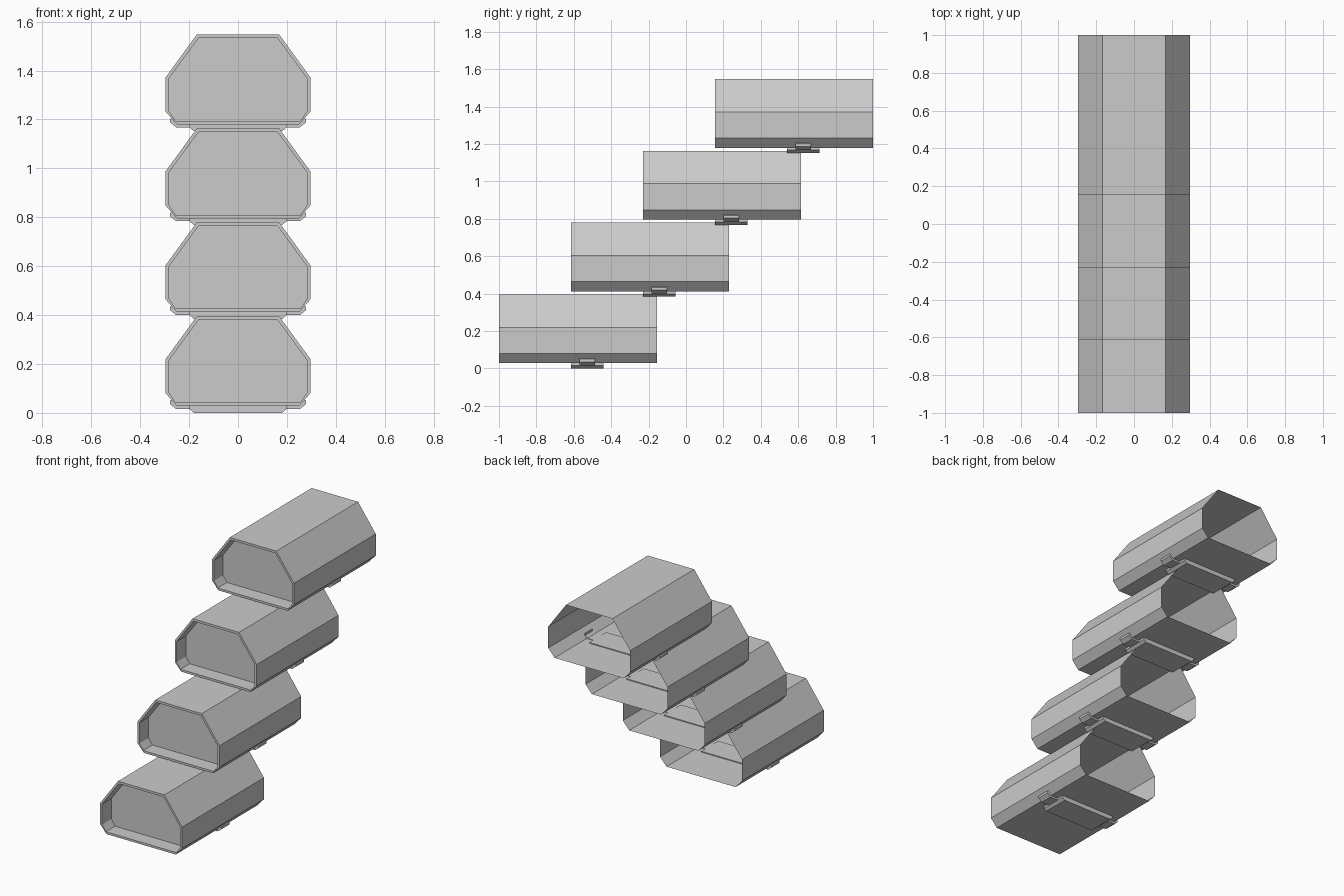
import bpy, bmesh

if "Cube" in bpy.data.objects:
    bpy.data.objects.remove(bpy.data.objects["Cube"])

LENGTH, STEP_Y, STEP_Z = 0.845, 0.385, 0.384


def mirrored(half):
    """Closed outline from its right half, listed bottom to top."""
    return half + [(-x, z) for x, z in reversed(half)]


OUTER = mirrored([(0.25, 0.028), (0.296, 0.08), (0.296, 0.22), (0.168, 0.396)])
INNER = mirrored([(0.255, 0.042), (0.282, 0.082), (0.282, 0.216), (0.161, 0.381)])


def finish(bm, name, loc):
    mesh = bpy.data.meshes.new(name)
    bm.to_mesh(mesh)
    bm.free()
    ob = bpy.data.objects.new(name, mesh)
    ob.location = loc
    bpy.context.collection.objects.link(ob)
    return ob


def pod_shell(name, loc):
    """Open-backed shell with a thin front rim and a recessed front panel."""
    bm = bmesh.new()
    rings = [[bm.verts.new((x, y, z)) for x, z in prof]
             for prof, y in ((OUTER, LENGTH), (OUTER, 0), (INNER, 0), (INNER, 0.095))]
    for a, b in zip(rings, rings[1:]):
        for i in range(len(a)):
            j = (i + 1) % len(a)
            bm.faces.new((a[j], a[i], b[i], b[j]))
    bm.faces.new(rings[-1])
    bm.normal_update()
    return finish(bm, name, loc)


def extrude_profile(name, profile, y0, y1, loc):
    """Solid prism running along y."""
    bm = bmesh.new()
    a = [bm.verts.new((x, y0, z)) for x, z in profile]
    b = [bm.verts.new((x, y1, z)) for x, z in profile]
    bm.faces.new(a)
    bm.faces.new(b[::-1])
    for i in range(len(a)):
        j = (i + 1) % len(a)
        bm.faces.new((a[i], b[i], b[j], a[j]))
    bmesh.ops.recalc_face_normals(bm, faces=bm.faces)
    return finish(bm, name, loc)


PLATE = mirrored([(0.18, 0.0), (0.198, 0.015), (0.198, 0.034)])
CLIP = [(0.17, 0.016), (0.253, 0.016), (0.278, 0.036), (0.278, 0.05),
        (0.264, 0.055), (0.262, 0.044), (0.245, 0.031), (0.17, 0.031)]

for n in range(4):
    loc = (0, -1 + n * STEP_Y, n * STEP_Z)
    pod_shell(f"pod_shell_{n + 1}", loc)
    # mounting plate below the floor
    extrude_profile(f"mounting_plate_{n + 1}", PLATE, 0.385, 0.56, loc)
    # side clips gripping the lower bevels
    for side, s in (("right", 1), ("left", -1)):
        extrude_profile(f"clip_{side}_{n + 1}", [(s * x, z) for x, z in CLIP],
                        0.43, 0.513, loc)
